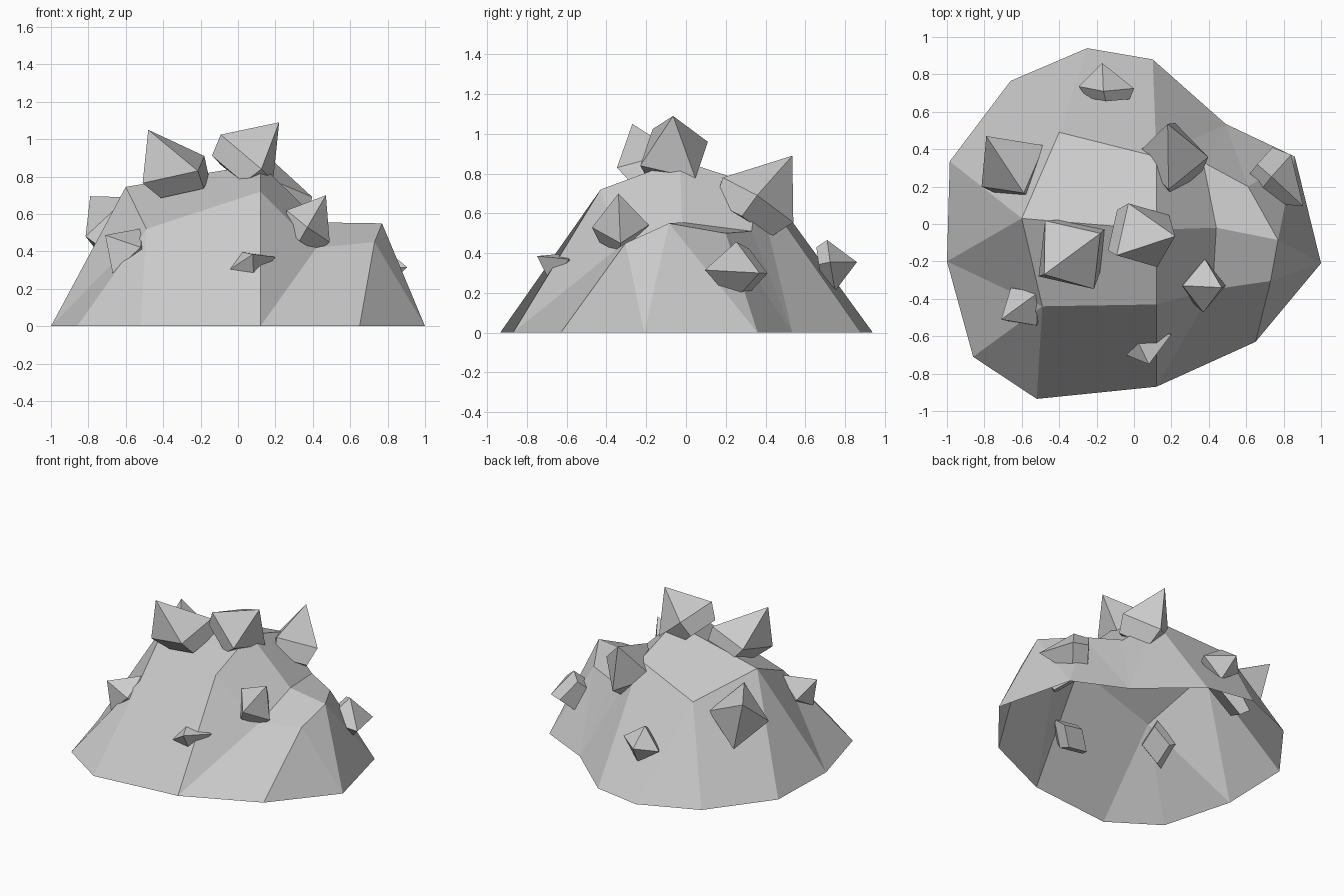
import bpy
import bmesh
from mathutils import Vector

# Remove the default cube
cube = bpy.data.objects.get("Cube")
if cube:
    bpy.data.objects.remove(cube, do_unlink=True)

# One pale grey stone material
stone = bpy.data.materials.new("pale_grey_stone")
stone.use_nodes = True
grey = (0.6, 0.6, 0.6, 1)
stone.diffuse_color = grey
shader = next(n for n in stone.node_tree.nodes if n.type == 'BSDF_PRINCIPLED')
shader.inputs["Base Color"].default_value = grey
shader.inputs["Roughness"].default_value = 0.9


def finish(bm, name):
    """Turn a bmesh into a flat-shaded stone object."""
    bmesh.ops.recalc_face_normals(bm, faces=bm.faces[:])
    mesh = bpy.data.meshes.new(name)
    bm.to_mesh(mesh)
    bm.free()
    mesh.materials.append(stone)
    obj = bpy.data.objects.new(name, mesh)
    bpy.context.scene.collection.objects.link(obj)
    return obj


def build_mound():
    """Hollow faceted hill: capitals are ground corners, small letters upper corners."""
    ground = dict(A=(-.25, .94), B=(.1, .88), C=(.49, .535), D=(.86, .36),
                  E=(1, -.21), F=(.65, -.63), G=(.12, -.87), H=(-.52, -.935),
                  I=(-.86, -.71), J=(-1, -.2), K=(-.985, .335), L=(-.66, .765))
    upper = dict(a=(-.6, .03, .745), b=(-.4, .49, .62), c=(.12, .36, .74),
                 d=(.12, -.03, .867), e=(.12, -.43, .72), f=(-.49, -.44, .52),
                 g=(.42, -.35, .42), h=(.44, -.02, .555), i=(.37, .33, .51),
                 j=(.61, .2, .5), k=(.77, -.085, .55), l=(.73, -.305, .45))
    bm = bmesh.new()
    corner = {key: bm.verts.new((x, y, 0)) for key, (x, y) in ground.items()}
    corner.update({key: bm.verts.new(co) for key, co in upper.items()})
    summit = "adcb afed"
    ledge = "degh dhic glkh hkji"
    slopes = "HGef fIH fJI faJ aKJ abLK bAL bcBA cCB ciC ijC jDC jkD kED klE ElF FlgG Gge"
    for loop in " ".join((summit, ledge, slopes)).split():
        bm.faces.new([corner[key] for key in loop])
    return finish(bm, "mound")


def build_crystal(name, tip, left, right, aspect):
    """Four-sided point on a short tapering root; left and right are opposite girdle corners."""
    tip, left, right = Vector(tip), Vector(left), Vector(right)
    centre = (left + right) / 2
    axis = tip - centre
    half = left - centre
    side = axis.cross(half).normalized() * half.length * aspect
    spokes = (half, side, -half, -side)
    bm = bmesh.new()
    point = bm.verts.new(tip)
    girdle = [bm.verts.new(centre + s) for s in spokes]
    root = [bm.verts.new(centre - axis * 0.45 + s * 0.78) for s in spokes]
    for n in range(4):
        m = (n + 1) % 4
        bm.faces.new((point, girdle[n], girdle[m]))
        bm.faces.new((girdle[n], root[n], root[m], girdle[m]))
    bm.faces.new(root)
    return finish(bm, name)


build_mound()

# Crystals: tip, two opposite girdle corners, width ratio
build_crystal("front_summit_crystal", (-.48, -.27, 1.05), (-.18, -.05, .91), (-.51, -.28, .765), 1.05)
build_crystal("top_crystal", (.22, -.065, 1.09), (-.03, .11, .96), (.125, -.23, .84), 1.1)
build_crystal("back_summit_crystal", (.18, .535, .89), (.185, .185, .78), (.22, .54, .555), .93)
build_crystal("ledge_crystal", (.47, -.34, .7), (.26, -.33, .62), (.49, -.33, .45), 1)
build_crystal("front_slope_crystal", (.08, -.75, .385), (-.115, -.67, .257), (.2, -.59, .37), .6)
build_crystal("back_right_crystal", (-.79, .47, .695), (-.815, .2, .48), (-.48, .42, .55), 1.15)
build_crystal("front_right_crystal", (-.71, -.51, .487), (-.51, -.365, .524), (-.67, -.52, .283), .75)
build_crystal("back_slope_crystal", (-.17, .86, .355), (0, .725, .355), (-.295, .735, .32), .88)
build_crystal("back_left_crystal", (.905, .095, .315), (.84, .37, .3), (.63, .12, .314), .92)
